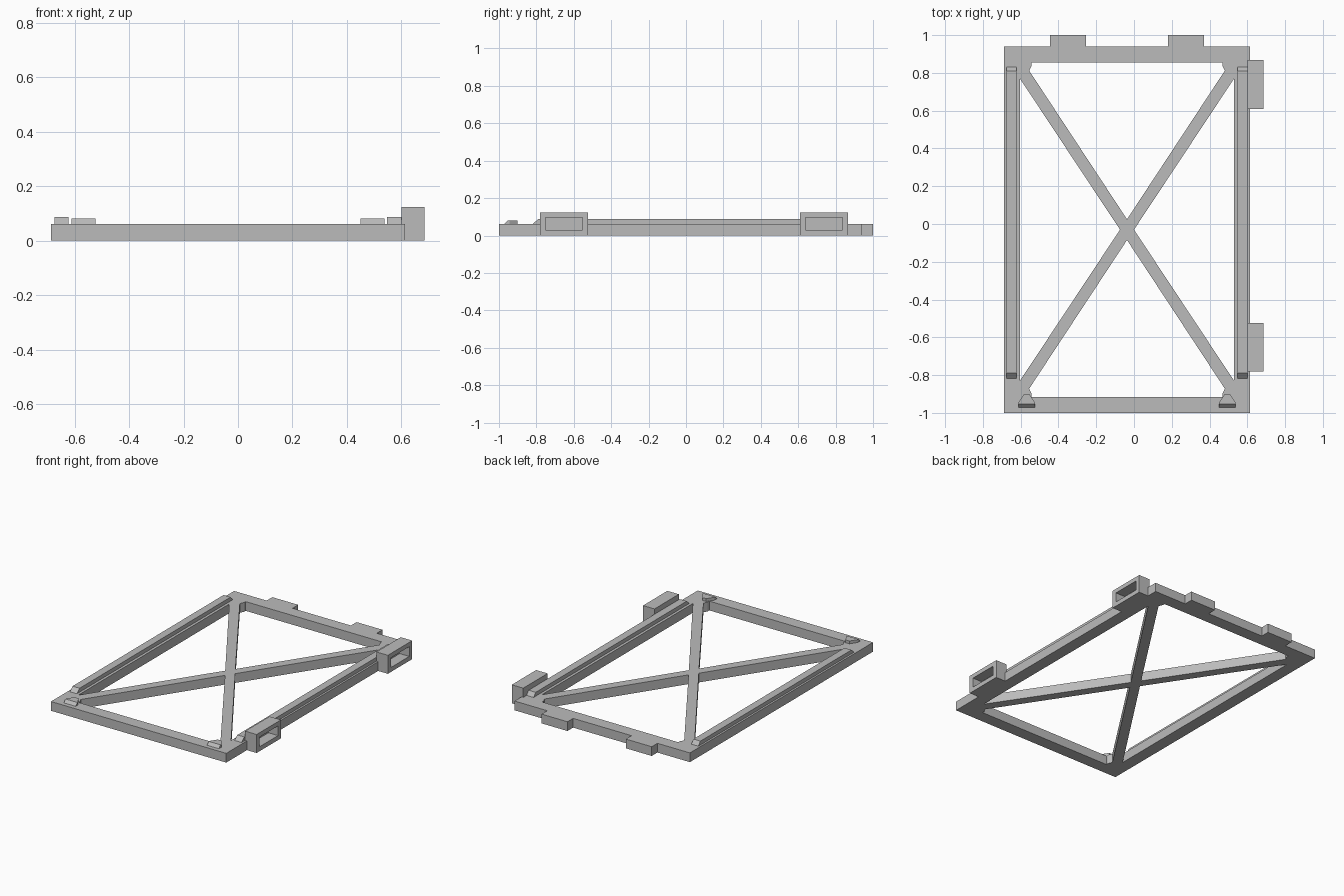
import bpy
import bmesh

cube = bpy.data.objects.get("Cube")
if cube:
    bpy.data.objects.remove(cube, do_unlink=True)

grey = bpy.data.materials.new("plain grey")
grey.use_nodes = True
COLOUR = (0.5, 0.5, 0.5, 1)
grey.diffuse_color = COLOUR
grey.node_tree.nodes["Principled BSDF"].inputs["Base Color"].default_value = COLOUR

CX, CY = -0.037, -0.03   # middle of the frame
H = 0.062                # frame thickness


def make(name, bm):
    bmesh.ops.recalc_face_normals(bm, faces=bm.faces)
    mesh = bpy.data.meshes.new(name)
    bm.to_mesh(mesh)
    bm.free()
    mesh.materials.append(grey)
    obj = bpy.data.objects.new(name, mesh)
    bpy.context.collection.objects.link(obj)
    return obj


def loft(name, lower, upper):
    """Solid between two matching outlines of 3D points."""
    bm = bmesh.new()
    a = [bm.verts.new(p) for p in lower]
    b = [bm.verts.new(p) for p in upper]
    bm.faces.new(a)
    bm.faces.new(b)
    for i in range(len(a)):
        j = (i + 1) % len(a)
        bm.faces.new((a[i], a[j], b[j], b[i]))
    return make(name, bm)


def prism(name, outline, z0, z1):
    return loft(name, [(x, y, z0) for x, y in outline], [(x, y, z1) for x, y in outline])


def box(name, x0, x1, y0, y1, z0, z1):
    return prism(name, [(x0, y0), (x1, y0), (x1, y1), (x0, y1)], z0, z1)


def cut(target, cutter):
    mod = target.modifiers.new("cut", "BOOLEAN")
    mod.operation = "DIFFERENCE"
    mod.solver = "EXACT"
    mod.object = cutter
    cutter.hide_render = True
    cutter.hide_set(True)
    bpy.context.view_layer.update()
    result = bpy.data.meshes.new_from_object(
        target.evaluated_get(bpy.context.evaluated_depsgraph_get()))
    target.modifiers.clear()
    target.data = result
    bpy.data.objects.remove(cutter, do_unlink=True)


# Frame slab with four openings that leave the crossed braces
frame = box("frame", -0.687, 0.613, -1, 0.94, 0, H)
half_end = [(0.505, 0.885), (0.505, 0.868), (0.518, 0.842)]
for s, name in ((1, "back"), (-1, "front")):
    pts = [(CX, CY + s * 0.055)]
    pts += [(CX + x, CY + s * y) for x, y in reversed(half_end)]
    pts += [(CX - x, CY + s * y) for x, y in half_end]
    cut(frame, prism(name + "_cutter", pts, -0.1, 0.2))
for s, name in ((1, "left"), (-1, "right")):
    pts = [(CX + s * 0.037, CY), (CX + s * 0.567, CY + 0.8), (CX + s * 0.567, CY - 0.8)]
    cut(frame, prism(name + "_cutter", pts, -0.1, 0.2))

# Raised ridges with ramped ends along the side rails
for s, name in ((1, "left_ridge"), (-1, "right_ridge")):
    xa, xb = sorted((CX + s * 0.585, CX + s * 0.637))
    loft(name,
         [(xa, -0.83, H - 0.01), (xb, -0.83, H - 0.01), (xb, 0.84, H - 0.01), (xa, 0.84, H - 0.01)],
         [(xa, -0.79, 0.088), (xb, -0.79, 0.088), (xb, 0.81, 0.088), (xa, 0.81, 0.088)])

# Tabs on the back edge
for x, name in ((-0.35, "right_tab"), (0.275, "left_tab")):
    box(name, x - 0.096, x + 0.096, 0.93, 1, 0, H)

# Hollow brackets on the left side
for y, name in ((-0.652, "front_bracket"), (0.738, "back_bracket")):
    bracket = box(name, 0.6, 0.685, y - 0.129, y + 0.129, 0, 0.124)
    cut(bracket, box("pocket_cutter", 0.614, 0.8, y - 0.098, y + 0.098, 0.03, 0.095))

# Tapered pads with a sloped front edge
for s, name in ((1, "left_pad"), (-1, "right_pad")):
    x = CX + s * 0.531
    low = [(-0.044, -0.973), (0.044, -0.973), (0.044, -0.945), (0.014, -0.9), (-0.014, -0.9), (-0.044, -0.945)]
    high = [(px, max(py, -0.953)) for px, py in low]
    loft(name, [(x + px, py, H - 0.002) for px, py in low],
         [(x + px, py, 0.081) for px, py in high])
